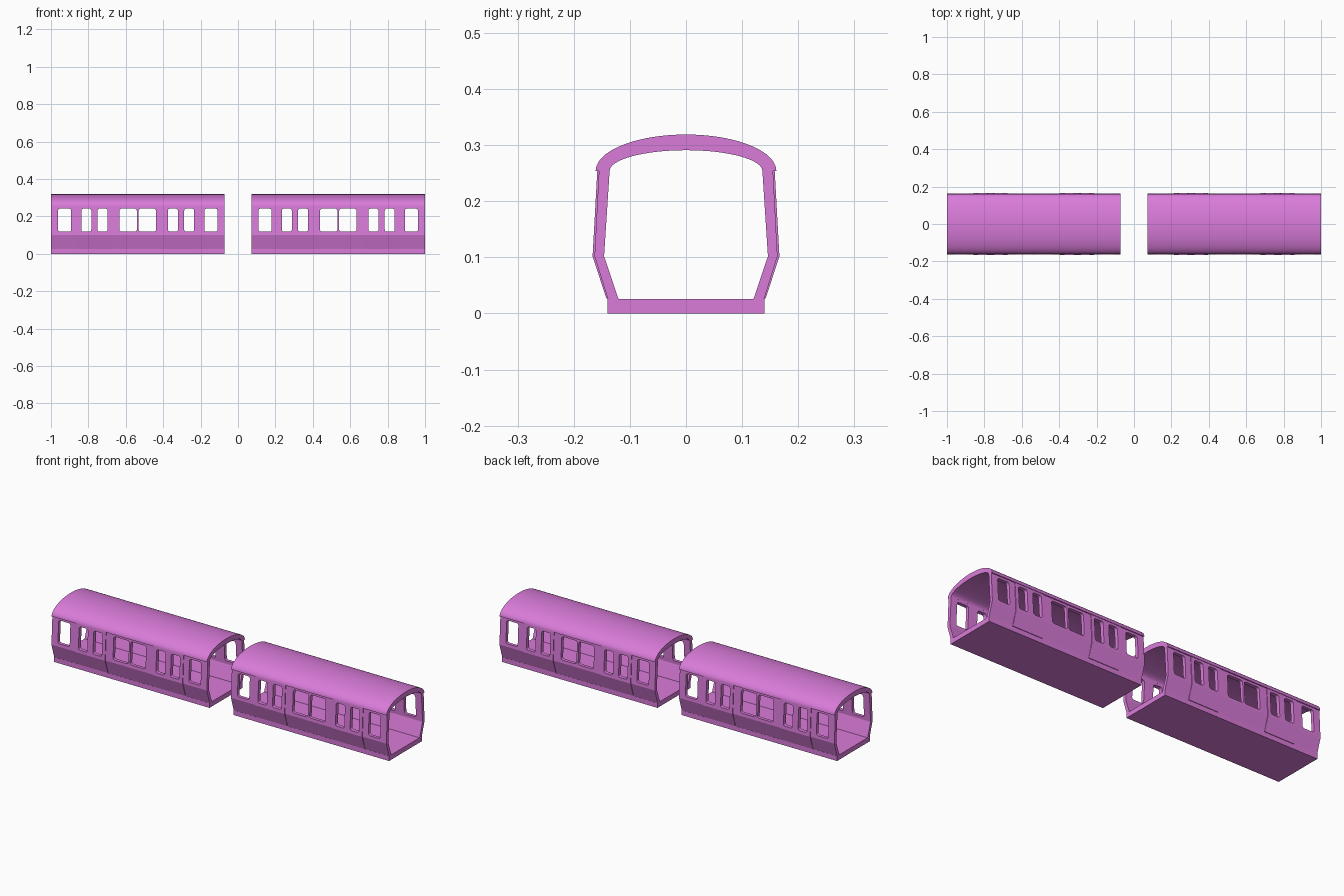
import bpy, bmesh, math

if "Cube" in bpy.data.objects:
    bpy.data.objects.remove(bpy.data.objects["Cube"])

LENGTH = 0.928
HALF = LENGTH / 2

paint = bpy.data.materials.new("body_paint")
paint.diffuse_color = (0.7, 0.2, 0.7, 1)
paint.use_nodes = True
paint.node_tree.nodes["Principled BSDF"].inputs["Base Color"].default_value = paint.diffuse_color


def finish(name, bm, x, smooth=False):
    bmesh.ops.remove_doubles(bm, verts=bm.verts, dist=1e-5)
    bmesh.ops.recalc_face_normals(bm, faces=bm.faces)
    mesh = bpy.data.meshes.new(name)
    bm.to_mesh(mesh)
    bm.free()
    mesh.materials.append(paint)
    ob = bpy.data.objects.new(name, mesh)
    bpy.context.collection.objects.link(ob)
    ob.location.x = x
    if smooth:
        bpy.ops.object.select_all(action='DESELECT')
        ob.select_set(True)
        bpy.context.view_layer.objects.active = ob
        bpy.ops.object.shade_smooth_by_angle(angle=math.radians(30))
    return ob


def loft(bm, rings):
    """Join closed rings of 3D points and cap both ends."""
    rows = [[bm.verts.new(p) for p in r] for r in rings]
    n = len(rows[0])
    for a, b in zip(rows, rows[1:]):
        for i in range(n):
            j = (i + 1) % n
            bm.faces.new((a[i], a[j], b[j], b[i]))
    bm.faces.new(rows[0])
    bm.faces.new(rows[-1])


def along_x(profile, x):
    return [(x, y, z) for y, z in profile]


def arc(a, b, z, n):
    return [(a * math.cos(math.pi * i / n), z + b * math.sin(math.pi * i / n))
            for i in range(n + 1)]


def rounded_rect(cx, cz, w, h, r, n=5):
    pts = []
    for k, (sx, sz) in enumerate([(1, 1), (-1, 1), (-1, -1), (1, -1)]):
        for i in range(n + 1):
            t = math.pi / 2 * (k + i / n)
            pts.append((cx + sx * (w / 2 - r) + r * math.cos(t),
                        cz + sz * (h / 2 - r) + r * math.sin(t)))
    return pts


# Wall cross-sections: plain body side, and the slightly proud doors
wall = [(0.12, 0.025), (0.146, 0.102), (0.136, 0.256),
        (0.155, 0.256), (0.163, 0.102), (0.139, 0.025)]
door = wall[:3] + [(0.158, 0.256), (0.1665, 0.102), (0.142, 0.027)]
roof = arc(0.161, 0.065, 0.254, 40) + arc(0.136, 0.037, 0.254, 40)[::-1]
floor = [(-0.14, 0), (0.14, 0), (0.14, 0.026), (-0.14, 0.026)]
# Window positions from the coach middle, with widths
windows = [(0.391, 0.07), (0.275, 0.053), (0.188, 0.053), (0.051, 0.092)]


def coach(name, x):
    # Curved roof
    bm = bmesh.new()
    loft(bm, [along_x(roof, -HALF), along_x(roof, HALF)])
    finish(name + "_roof", bm, x, True)

    # Flat floor
    bm = bmesh.new()
    loft(bm, [along_x(floor, -HALF), along_x(floor, HALF)])
    finish(name + "_floor", bm, x)

    # Side wall with two raised double doors
    bm = bmesh.new()
    stations = [(-HALF, wall)]
    for c in (-0.2315, 0.2315):
        stations += [(c - 0.09, wall), (c - 0.09, door),
                     (c + 0.09, door), (c + 0.09, wall)]
    stations.append((HALF, wall))
    loft(bm, [along_x(p, sx) for sx, p in stations])
    sides = finish(name + "_side_walls", bm, x)

    # Window cutters through both sides
    bm = bmesh.new()
    for wx, w in windows:
        for s in (-1, 1):
            outline = rounded_rect(s * wx, 0.18, w, 0.123, 0.011)
            loft(bm, [[(px, y, pz) for px, pz in outline] for y in (-0.3, 0.3)])
    cutter = finish(name + "_window_cutter", bm, x)
    cutter.hide_render = True
    cutter.hide_viewport = True
    cutter.display_type = 'WIRE'

    mirror = sides.modifiers.new("other_side", 'MIRROR')
    mirror.use_axis = (False, True, False)
    cut = sides.modifiers.new("windows", 'BOOLEAN')
    cut.operation = 'DIFFERENCE'
    cut.solver = 'EXACT'
    cut.object = cutter


coach("left_coach", -0.536)
coach("right_coach", 0.536)
